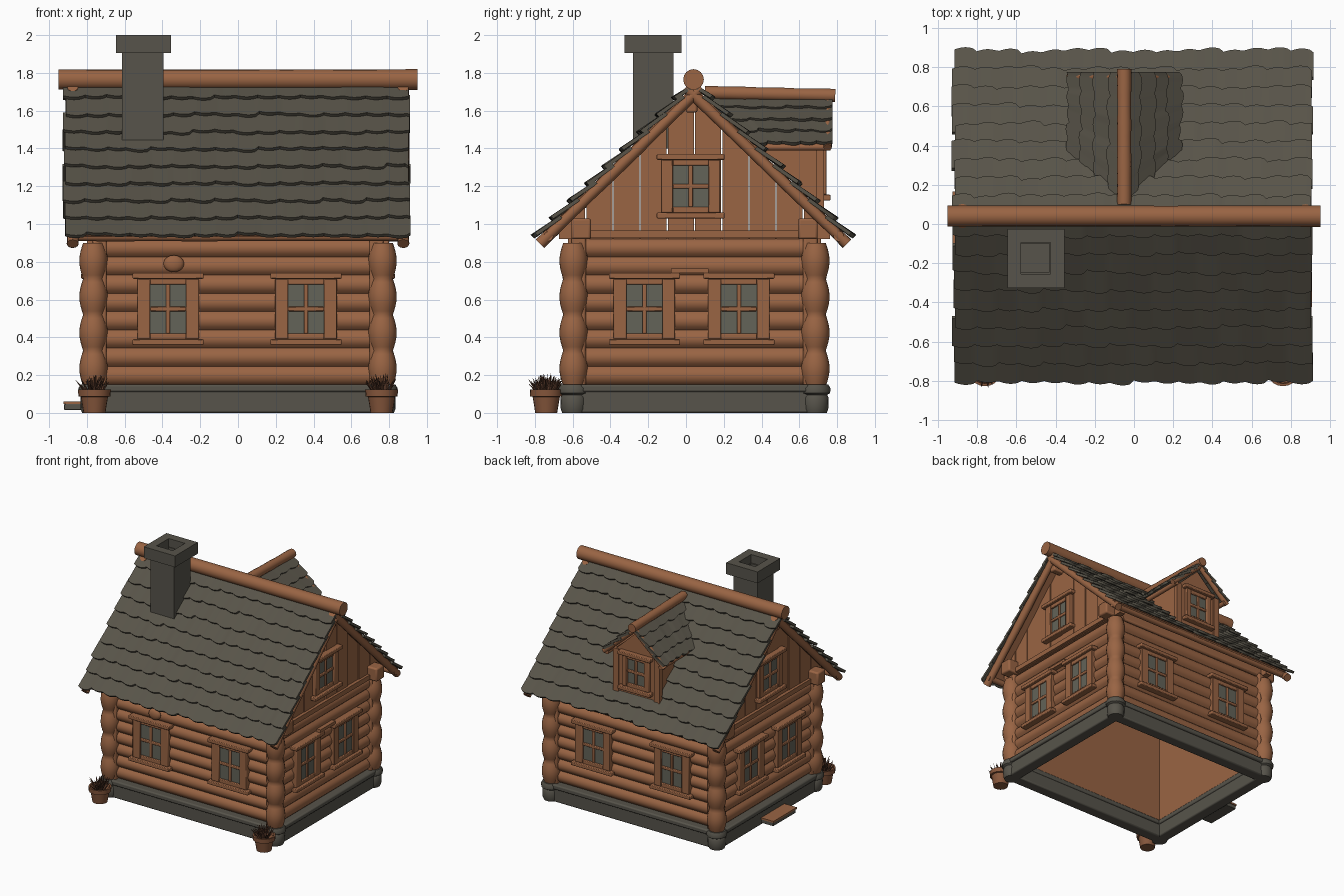
import bpy, bmesh, math, random
from mathutils import Vector as V, Matrix as Mx

if "Cube" in bpy.data.objects:
    bpy.data.objects.remove(bpy.data.objects["Cube"])
random.seed(4)

def mat(name, rgb):
    m = bpy.data.materials.new(name)
    m.diffuse_color = (*rgb, 1)
    m.use_nodes = True
    m.node_tree.nodes["Principled BSDF"].inputs["Base Color"].default_value = m.diffuse_color
    return m
WOOD = mat("wood", (0.32, 0.128, 0.057))
SHINGLE = mat("shingle grey", (0.098, 0.088, 0.066))
STONE = mat("stone grey", (0.095, 0.088, 0.070))
GLASS = mat("glass grey", (0.125, 0.125, 0.098))
POT = mat("clay pot", (0.24, 0.095, 0.045))
LEAF = mat("dry leaf", (0.095, 0.040, 0.022))

def finish(bm, name, material, M=Mx(), bevel=0):
    bmesh.ops.recalc_face_normals(bm, faces=bm.faces)
    me = bpy.data.meshes.new(name)
    bm.to_mesh(me)
    bm.free()
    me.transform(M)
    me.materials.append(material)
    ob = bpy.data.objects.new(name, me)
    bpy.context.collection.objects.link(ob)
    bpy.context.view_layer.objects.active = ob
    ob.select_set(True)
    bpy.ops.object.shade_smooth_by_angle(angle=math.radians(40))
    ob.select_set(False)
    if bevel:
        b = ob.modifiers.new("bevel", 'BEVEL')
        b.width, b.segments = bevel, 2
    return ob

def box(bm, x0, x1, y0, y1, z0, z1):
    c, s = V((x0 + x1, y0 + y1, z0 + z1)) / 2, (x1 - x0, y1 - y0, z1 - z0)
    bmesh.ops.create_cube(bm, size=1, matrix=Mx.Translation(c) @ Mx.Diagonal((*s, 1)))

def prism(bm, pts, vec):
    a = [bm.verts.new(p) for p in pts]
    b = [bm.verts.new(V(p) + V(vec)) for p in pts]
    bm.faces.new(a)
    bm.faces.new(b[::-1])
    for i in range(len(a)):
        j = (i + 1) % len(a)
        bm.faces.new((a[i], a[j], b[j], b[i]))

def lathe(bm, prof, M=Mx(), n=16):
    rings = [[bm.verts.new(M @ V((r * math.cos(2 * math.pi * k / n), r * math.sin(2 * math.pi * k / n), z)))
              for k in range(n)] for r, z in prof]
    for a, b in zip(rings, rings[1:]):
        for k in range(n):
            bm.faces.new((a[k], a[(k + 1) % n], b[(k + 1) % n], b[k]))
    bm.faces.new(rings[0])
    bm.faces.new(rings[-1])

def tube(bm, p, q, r, r2=None, n=12, wobble=0.0):
    p, q = V(p), V(q)
    d = q - p
    r2 = r if r2 is None else r2
    k = 10 if wobble else 1
    prof = [(r + (r2 - r) * i / k + random.uniform(-wobble, wobble), d.length * i / k) for i in range(k + 1)]
    lathe(bm, prof, Mx.Translation(p) @ d.to_track_quat('Z', 'Y').to_matrix().to_4x4(), n)

# Frames of the four walls: local x runs along the wall, local -y points outwards
YC = 0.045
T, R = Mx.Translation, lambda a: Mx.Rotation(math.radians(a), 4, 'Z')
WALLS = {"front": (T((0, -0.61, 0)), 0.74), "right": (T((0.785, YC, 0)) @ R(90), 0.62),
         "back": (T((0, 0.70, 0)) @ R(180), 0.74), "left": (T((-0.785, YC, 0)) @ R(-90), 0.62)}

def window(name, M, x, z, pw=0.19, ph=0.26, jamb=0.068):
    bm = bmesh.new()
    w, h = pw / 2, ph / 2
    for s in (-1, 1):
        a, b = sorted((s * w, s * (w + jamb)))
        box(bm, x + a, x + b, -0.025, 0.02, z - h - 0.03, z + h + 0.03)
        a, b = sorted((s * h, s * (h + 0.035)))
        box(bm, x - w, x + w, -0.02, 0.02, z + a, z + b)
    box(bm, x - 0.011, x + 0.011, -0.018, 0.01, z - h, z + h)
    box(bm, x - w, x + w, -0.018, 0.01, z - 0.012, z + 0.012)
    for zz in (z + h + 0.03, z - h - 0.06):
        box(bm, x - w - jamb - 0.025, x + w + jamb + 0.025, -0.045, 0.02, zz, zz + 0.03)
    finish(bm, name + "_frame", WOOD, M, 0.005)
    bm = bmesh.new()
    box(bm, x - w, x + w, -0.007, 0.001, z - h, z + h)
    finish(bm, name + "_glass", GLASS, M)

for name, (M, half) in WALLS.items():
    # Log wall: scalloped profile with a flat inner side
    prof = [(0.07, 0.93), (0.07, 0.13)]
    n, z0, p = 8, 0.15, 0.0965
    for i in range(n):
        prof += [(0.025 - 0.028 * math.sin(math.pi * k / 6) ** 0.7, z0 + p * (i + k / 6)) for k in range(6)]
    prof.append((0.025, z0 + p * n))
    bm = bmesh.new()
    prism(bm, [(-half, y, z) for y, z in prof], (2 * half, 0, 0))
    finish(bm, name + "_log_wall", WOOD, M)
    # Upright corner boards
    bm = bmesh.new()
    for s in (-1, 1):
        a, b = sorted((s * (half - 0.045), s * (half + 0.03)))
        box(bm, a, b, -0.015, 0.05, 0.14, 0.94)
    finish(bm, name + "_corner_boards", WOOD, M, 0.012)
    # Stone footing with a lip
    bm = bmesh.new()
    box(bm, -half, half, -0.025, 0.07, 0, 0.115)
    box(bm, -half, half, -0.04, 0.075, 0.11, 0.15)
    finish(bm, name + "_footing", STONE, M, 0.01)
    xs = {"front": (-0.37, 0.36), "back": (-0.36, 0.37), "right": (-0.265, 0.235), "left": (-0.235, 0.265)}[name]
    for i, x in enumerate(xs):
        window(f"{name}_window_{i + 1}", M, x, 0.55)

# Wavy corner trunks on round stone piers
for i, (x, y) in enumerate([(sx * 0.765, YC + sy * 0.64) for sx in (-1, 1) for sy in (-1, 1)]):
    bm = bmesh.new()
    lathe(bm, [(0.055 + 0.02 * abs(math.sin(math.pi * (z - 0.14) / 0.19)), z)
               for z in [0.14 + 0.019 * k for k in range(41)]], T((x, y, 0)))
    finish(bm, f"corner_trunk_{i + 1}", WOOD)
    bm = bmesh.new()
    lathe(bm, [(0.06, 0), (0.068, 0.02), (0.07, 0.08), (0.062, 0.095), (0.078, 0.105),
               (0.08, 0.13), (0.068, 0.15)], T((x, y, 0)), 20)
    finish(bm, f"corner_pier_{i + 1}", STONE)

# Main roof: position by distance s down the slope and height n above it
RY, RZ, ANG = 0.04, 1.765, math.atan(0.98)
CA, SA = math.cos(ANG), math.sin(ANG)
LEN = 0.835 / CA
def rp(side, x, s, n):
    return V((x, RY + side * (s * CA + n * SA), RZ - s * SA + n * CA))

def shingle_row(bm, up0, up1, lo0, lo1, nrm, count, th=0.02):
    cols, per = [], 6
    jit = [random.uniform(-0.01, 0.01) for _ in range(count + 1)]
    lift = [random.uniform(-0.004, 0.005) for _ in range(count + 1)]
    for k in range(count * per + 1):
        t, i = k / (count * per), k // per
        up, lo = up0.lerp(up1, t), lo0.lerp(lo1, t)
        d = (lo - up).normalized()
        lo = lo + d * (0.014 * math.sin(math.pi * (k % per) / per) + jit[i]) + nrm * lift[i]
        cols.append([bm.verts.new(q) for q in (up, lo, lo - nrm * th, up - nrm * th)])
    for a, b in zip(cols, cols[1:]):
        for j in range(4):
            bm.faces.new((a[j], a[(j + 1) % 4], b[(j + 1) % 4], b[j]))
    bm.faces.new(cols[0])
    bm.faces.new(cols[-1])

ROWS = 9
for side, nm in ((-1, "front"), (1, "back")):
    bm = bmesh.new()
    nrm = V((0, side * SA, CA))
    for r in range(ROWS):
        s0, s1 = max(0, LEN * r / ROWS - 0.03), LEN * (r + 1) / ROWS
        xl, xr = -0.92 + random.uniform(-0.01, 0.01), 0.91 + random.uniform(-0.008, 0.005)
        shingle_row(bm, rp(side, xl, s0, -0.018), rp(side, xr, s0, -0.018),
                    rp(side, xl, s1, 0.008), rp(side, xr, s1, 0.008), nrm, 16)
    finish(bm, nm + "_roof_shingles", SHINGLE)
    bm = bmesh.new()
    prism(bm, [rp(side, -0.89, s, n) for s, n in ((0, -0.025), (LEN - 0.02, -0.025), (LEN - 0.02, -0.05), (0, -0.05))],
          (1.78, 0, 0))
    finish(bm, nm + "_roof_deck", WOOD)
    bm = bmesh.new()
    for x in (-0.875, 0.875):
        tube(bm, rp(side, x, 0, -0.058), rp(side, x, LEN + 0.02, -0.052), 0.03, wobble=0.002)
    tube(bm, rp(side, -0.9, LEN - 0.04, -0.055), rp(side, 0.9, LEN - 0.04, -0.055), 0.026, wobble=0.002)
    finish(bm, nm + "_verge_and_eave_logs", WOOD)
    bm = bmesh.new()
    y = YC + side * 0.6
    box(bm, -0.87, 0.87, y - 0.052, y + 0.052, 0.92, 1.03)
    finish(bm, nm + "_wall_plate", WOOD, bevel=0.012)

bm = bmesh.new()
tube(bm, (-0.95, RY, 1.765), (0.95, RY, 1.765), 0.054, n=16, wobble=0.002)
finish(bm, "ridge_log", WOOD)
bm = bmesh.new()
box(bm, -0.87, 0.87, 0.0, 0.06, 1.59, 1.70)
finish(bm, "ridge_purlin", WOOD, bevel=0.01)

# Gables: upright boards cut to the slope, a cross beam and a window
for nm in ("right", "left"):
    M = WALLS[nm][0]
    bm = bmesh.new()
    edges = [-0.72 + 0.144 * k for k in range(11)]
    top = lambda u: RZ - 0.06 - 0.98 * abs(u)
    for a, b in zip(edges, edges[1:]):
        a, b, y = a + 0.003, b - 0.003, random.uniform(0.0, 0.008)
        pts = [(a, y, 0.92), (b, y, 0.92), (b, y, top(b))]
        pts += [(0, y, top(0))] if a < 0 < b else []
        prism(bm, pts + [(a, y, top(a))], (0, 0.05, 0))
    box(bm, -0.56, 0.56, -0.02, 0.05, 0.925, 0.965)
    finish(bm, nm + "_gable_boards", WOOD, M)
    window(nm + "_gable_window", M, -0.02 if nm == "right" else 0.02, 1.2, 0.19, 0.22, 0.06)

# Dormer on the back slope
CX = -0.05
bm = bmesh.new()
prism(bm, [(CX - 0.19, 0.68, 1.09), (CX + 0.19, 0.68, 1.09), (CX + 0.19, 0.68, 1.44),
           (CX, 0.68, 1.62), (CX - 0.19, 0.68, 1.44)], (0, 0.04, 0))
for s in (-1, 1):
    prism(bm, [(CX + s * 0.19, 0.715, 1.08), (CX + s * 0.19, 0.715, 1.45), (CX + s * 0.19, 0.34, 1.45)], (-s * 0.03, 0, 0))
    box(bm, CX + s * 0.19 - 0.025, CX + s * 0.19 + 0.025, 0.69, 0.73, 1.08, 1.44)
    tube(bm, (CX, 0.75, 1.655), (CX + s * 0.28, 0.75, 1.405), 0.022)
    tube(bm, (CX + s * 0.25, 0.35, 1.408), (CX + s * 0.25, 0.765, 1.408), 0.02)
finish(bm, "dormer_walls", WOOD)
bm = bmesh.new()
tube(bm, (CX, 0.10, 1.695), (CX, 0.79, 1.68), 0.036, n=14, wobble=0.0015)
finish(bm, "dormer_ridge_log", WOOD)
window("dormer_window", T((CX, 0.72, 0)) @ R(180), 0, 1.285, 0.16, 0.2, 0.045)
for s in (-1, 1):
    bm = bmesh.new()
    nrm = V((s * 0.25, 0, 0.28)).normalized()
    def dp(u, y, n):
        return V((CX + s * 0.28 * u, y, 1.685 - 0.25 * u)) + nrm * n
    back = lambda u: 0.10 + 0.25 * u
    for k in range(4):
        a, b = max(0, k / 4 - 0.06), (k + 1) / 4
        shingle_row(bm, dp(a, back(a), -0.01), dp(a, 0.775, -0.01), dp(b, back(b), 0.008), dp(b, 0.775, 0.008), nrm, 5)
    finish(bm, "dormer_shingles_" + ("right" if s > 0 else "left"), SHINGLE)

# Chimney: hollow shaft and hollow cap
def hollow(bm, x0, x1, y0, y1, z0, z1, t):
    box(bm, x0, x1, y0, y0 + t, z0, z1)
    box(bm, x0, x1, y1 - t, y1, z0, z1)
    box(bm, x0, x0 + t, y0 + t, y1 - t, z0, z1)
    box(bm, x1 - t, x1, y0 + t, y1 - t, z0, z1)
bm = bmesh.new()
hollow(bm, -0.615, -0.395, -0.28, -0.065, 1.40, 1.93, 0.035)
box(bm, -0.6, -0.41, -0.27, -0.07, 1.5, 1.88)
hollow(bm, -0.645, -0.355, -0.325, -0.025, 1.905, 2.0, 0.07)
finish(bm, "chimney", STONE)

# Doorstep on the left side
bm = bmesh.new()
box(bm, -0.92, -0.80, -0.14, 0.16, 0.015, 0.048)
finish(bm, "doorstep_slab", STONE, bevel=0.004)
bm = bmesh.new()
box(bm, -0.925, -0.80, -0.145, 0.165, 0.046, 0.06)
finish(bm, "doorstep_plank", WOOD)

# Little ornaments above the windows
bm = bmesh.new()
bmesh.ops.create_uvsphere(bm, u_segments=16, v_segments=8, radius=1,
                          matrix=T((-0.34, -0.615, 0.79)) @ Mx.Diagonal((0.055, 0.025, 0.045, 1)))
box(bm, 0.78, 0.82, -0.08, 0.12, 0.74, 0.765)
finish(bm, "wall_ornaments", WOOD)

# Potted plants at the front corners
for nm, x in (("left", -0.76), ("right", 0.76)):
    M = T((x, -0.74, 0))
    bm = bmesh.new()
    lathe(bm, [(0.058, 0), (0.072, 0.085), (0.085, 0.088), (0.087, 0.125), (0.074, 0.125), (0.07, 0.105)], M, 20)
    finish(bm, nm + "_pot", POT)
    bm = bmesh.new()
    for k in range(45):
        a, r = random.uniform(0, 6.283), random.uniform(0.02, 0.1)
        c = V((math.cos(a), math.sin(a), 0))
        tube(bm, M @ (c * r * 0.4 + V((0, 0, 0.1))), M @ (c * r + V((0, 0, 0.215 - r * 0.5 + random.uniform(-0.02, 0.01)))),
             0.009, 0.001, 4)
    finish(bm, nm + "_plant", LEAF)
